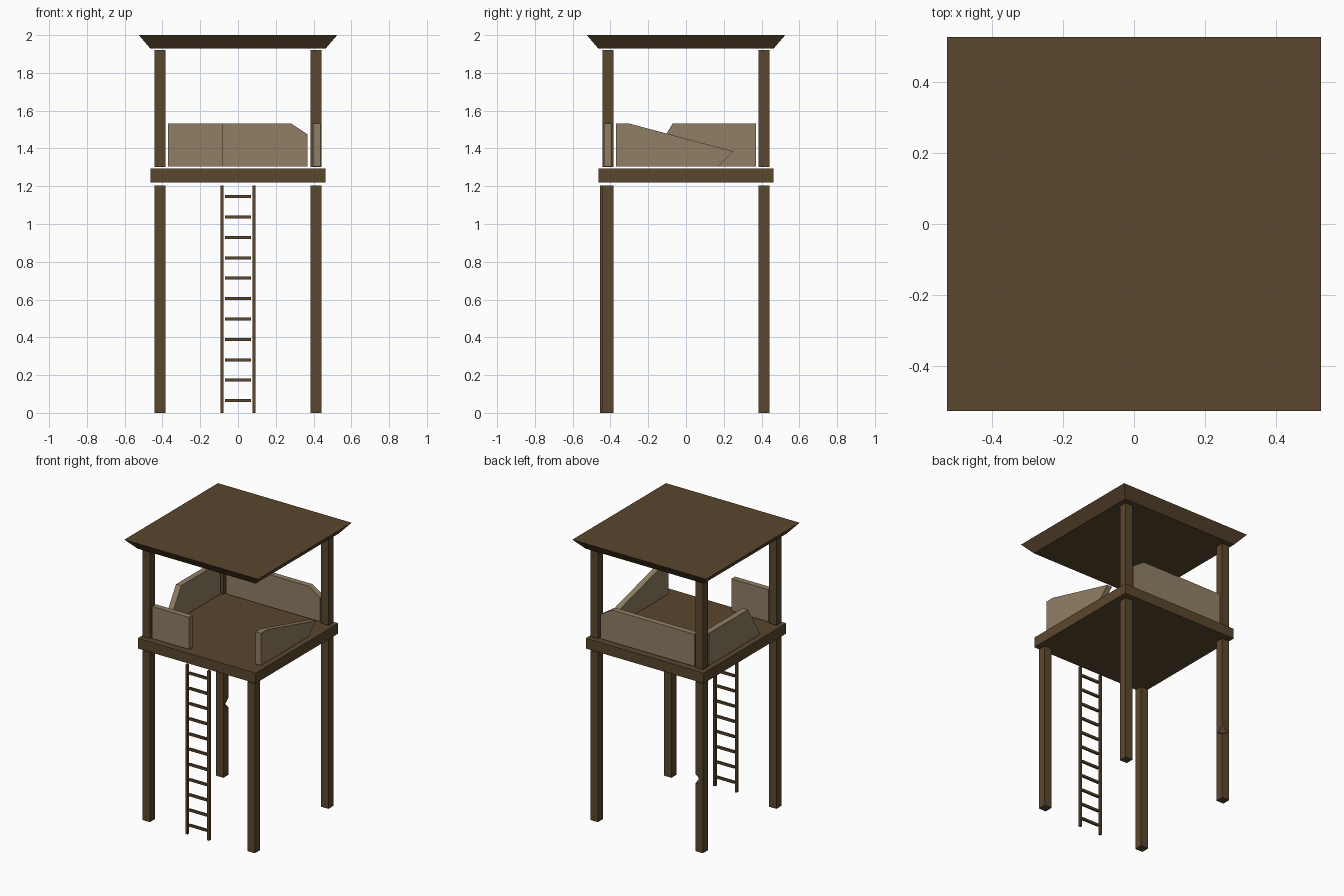
import bpy, bmesh, math
from mathutils import Matrix

if "Cube" in bpy.data.objects:
    bpy.data.objects.remove(bpy.data.objects["Cube"])


def material(name, rgb):
    m = bpy.data.materials.new(name)
    m.diffuse_color = (*rgb, 1)
    m.use_nodes = True
    m.node_tree.nodes["Principled BSDF"].inputs["Base Color"].default_value = m.diffuse_color
    return m


DARK = material("dark_wood", (0.103, 0.063, 0.027))
PALE = material("pale_wood", (0.285, 0.213, 0.132))


def finish(name, bm, mat):
    bmesh.ops.recalc_face_normals(bm, faces=bm.faces)
    me = bpy.data.meshes.new(name)
    bm.to_mesh(me)
    bm.free()
    me.materials.append(mat)
    ob = bpy.data.objects.new(name, me)
    bpy.context.collection.objects.link(ob)
    return ob


def box(name, x0, x1, y0, y1, z0, z1, mat=DARK, flare=1.0):
    bm = bmesh.new()
    bmesh.ops.create_cube(bm, size=1)
    for v in bm.verts:
        k = flare if v.co.z > 0 else 1.0
        v.co.x = (x0 + x1) / 2 + v.co.x * (x1 - x0) * k
        v.co.y = (y0 + y1) / 2 + v.co.y * (y1 - y0) * k
        v.co.z = (z0 + z1) / 2 + v.co.z * (z1 - z0)
    return finish(name, bm, mat)


def panel(name, outline, axis, a, b):
    """Extrude an (along, z) outline between a and b on the given axis."""
    bm = bmesh.new()
    pt = (lambda u, z: (a, u, z)) if axis == 'x' else (lambda u, z: (u, a, z))
    f = bm.faces.new([bm.verts.new(pt(u, z)) for u, z in outline])
    r = bmesh.ops.extrude_face_region(bm, geom=[f])
    vs = [g for g in r["geom"] if isinstance(g, bmesh.types.BMVert)]
    d = (b - a, 0, 0) if axis == 'x' else (0, b - a, 0)
    bmesh.ops.translate(bm, verts=vs, vec=d)
    return finish(name, bm, PALE)


# Legs and roof posts (front right roof post is broken away)
P0, P1 = 0.383, 0.442
for sx, xn in ((-1, "left"), (1, "right")):
    for sy, yn in ((-1, "front"), (1, "back")):
        xs = sorted((sx * P0, sx * P1))
        ys = sorted((sy * P0, sy * P1))
        leg = box(f"{yn}_{xn}_leg", *xs, *ys, 0, 1.203)
        if (sx, sy) != (1, -1):
            box(f"{yn}_{xn}_roof_post", *xs, *ys, 1.303, 1.92)
        if (sx, sy) == (-1, 1):
            # Chipped corner on the back left leg
            bm = bmesh.new()
            bmesh.ops.create_cube(bm, size=1, matrix=(
                Matrix.Translation((-P0, P1, 0.51))
                @ Matrix.Rotation(math.radians(45), 4, 'Z')
                @ Matrix.Rotation(math.radians(40), 4, 'Y')
                @ Matrix.Diagonal((0.05, 0.2, 0.05, 1))))
            # swing the wedge so its edge crosses the outer corner
            cut = finish("chip_cutter", bm, DARK)
            cut.hide_render = True
            cut.hide_viewport = True
            mod = leg.modifiers.new("chip", 'BOOLEAN')
            mod.operation = 'DIFFERENCE'
            mod.object = cut

# Platform and flared flat roof
box("platform", -0.463, 0.463, -0.463, 0.463, 1.22, 1.293)
box("roof", -0.465, 0.465, -0.465, 0.465, 1.93, 2.0, flare=0.525 / 0.465)

# Damaged parapet walls
B, T = 1.305, 1.533
panel("front_wall", [(-0.37, B), (-0.08, B), (-0.08, T), (-0.37, T)], 'y', -0.435, -0.395)
panel("back_wall", [(-0.37, B), (0.368, B), (0.368, 1.475), (0.28, T), (-0.37, T)], 'y', 0.395, 0.435)
panel("right_wall", [(-0.37, B), (0.17, B), (0.25, 1.385), (-0.305, T), (-0.37, T)], 'x', 0.398, 0.438)
panel("left_wall", [(-0.21, B), (0.37, B), (0.37, T), (-0.07, T)], 'x', -0.438, -0.398)

# Ladder
for s, n in ((-1, "left"), (1, "right")):
    box(f"{n}_ladder_rail", s * 0.085 - 0.008, s * 0.085 + 0.008, -0.455, -0.438, 0, 1.203)
for i in range(11):
    z = 0.065 + i * 0.108
    box(f"ladder_rung_{i + 1}", -0.07, 0.07, -0.454, -0.439, z - 0.008, z + 0.008)
